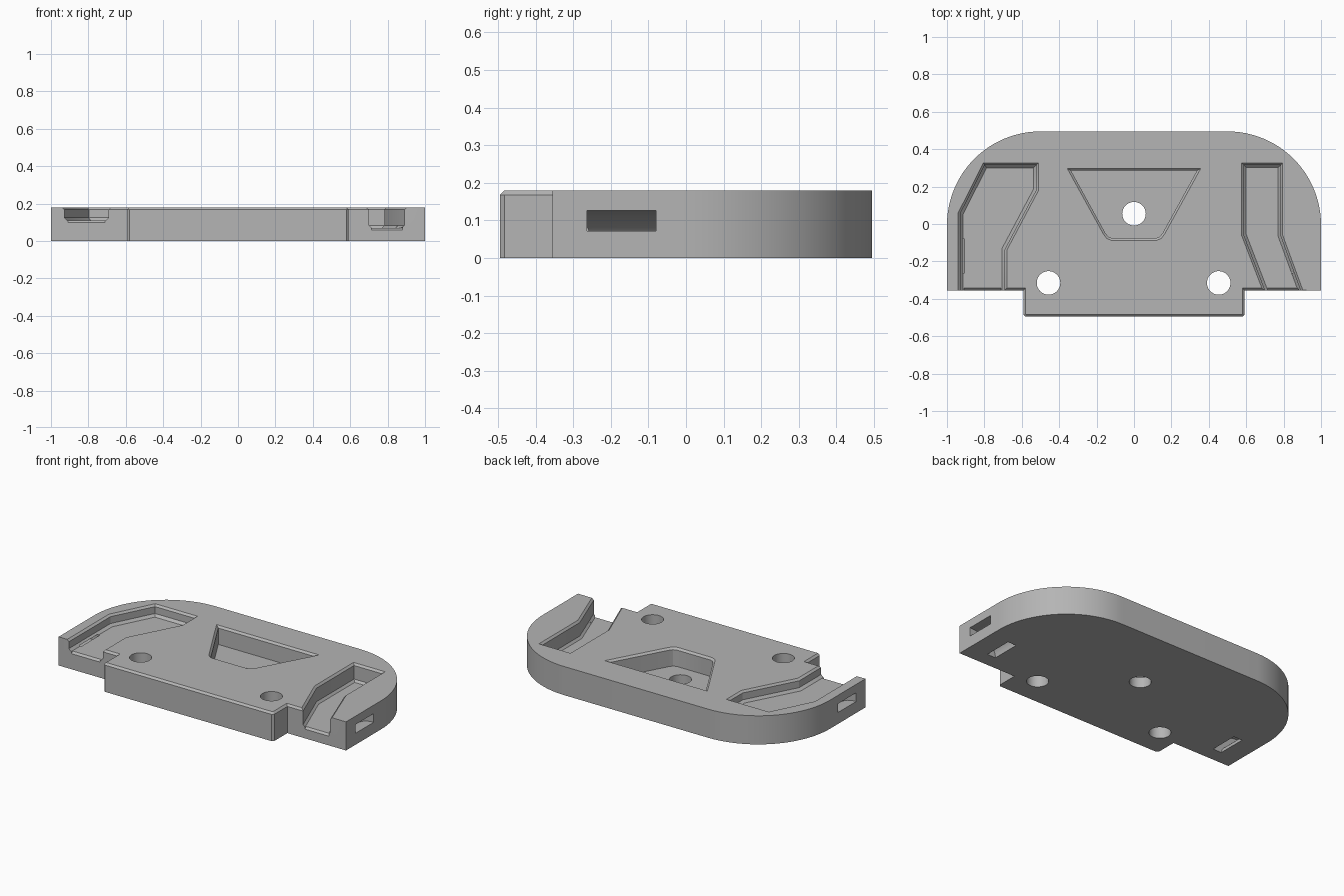
import bpy, bmesh, math
from mathutils import Vector

if "Cube" in bpy.data.objects:
    bpy.data.objects.remove(bpy.data.objects["Cube"])

H = 0.18       # plate thickness
FRONT = -0.355  # front edge of the side wings
C = 0.012      # chamfer size

grey = bpy.data.materials.new("plain_grey")
grey.use_nodes = True
grey.diffuse_color = (0.46, 0.46, 0.46, 1)
grey.node_tree.nodes["Principled BSDF"].inputs["Base Color"].default_value = grey.diffuse_color


def loft(name, rings):
    """Closed solid through a stack of point rings."""
    bm = bmesh.new()
    loops = [[bm.verts.new(p) for p in ring] for ring in rings]
    n = len(loops[0])
    for a, b in zip(loops, loops[1:]):
        for i in range(n):
            j = (i + 1) % n
            bm.faces.new((a[i], a[j], b[j], b[i]))
    bm.faces.new(loops[0][::-1])
    bm.faces.new(loops[-1])
    bmesh.ops.recalc_face_normals(bm, faces=bm.faces)
    mesh = bpy.data.meshes.new(name)
    bm.to_mesh(mesh)
    bm.free()
    mesh.materials.append(grey)
    obj = bpy.data.objects.new(name, mesh)
    bpy.context.collection.objects.link(obj)
    return obj


def inset(poly, d):
    """Offset a counter-clockwise outline inwards by d."""
    pts = [Vector(p) for p in poly]
    out = []
    for i, p in enumerate(pts):
        e1 = (p - pts[i - 1]).normalized()
        e2 = (pts[(i + 1) % len(pts)] - p).normalized()
        n1, n2 = Vector((-e1.y, e1.x)), Vector((-e2.y, e2.x))
        out.append(p + (n1 + n2) * d / (1 + n1.dot(n2)))
    return out


def pocket(name, poly, levels):
    return loft(name, [[(p.x, p.y, z) for p in inset(poly, d)] for z, d in levels])


def circle(x, y, r, n=40):
    return [(x + r * math.cos(2 * math.pi * i / n), y + r * math.sin(2 * math.pi * i / n))
            for i in range(n)]


# Plate outline: rounded back, straight sides, stepped front tongue
half = [(1, FRONT)]
half += [(0.5 + 0.5 * math.cos(a), -0.005 + 0.5 * math.sin(a))
         for a in (math.pi / 2 * i / 24 for i in range(25))]
back = half + [(-x, y) for x, y in reversed(half)]

# Front edge, right to middle, as lower point and chamfered upper point
front = [((-0.94, FRONT), (-0.94, FRONT)),
         ((-0.68, FRONT), (-0.68, FRONT + C)),
         ((-0.592, FRONT), (-0.58, FRONT + C)),
         ((-0.592, -0.483), (-0.58, -0.479)),
         ((-0.58, -0.495), (-0.576, -0.483))]


def mirrored(points):
    return points + [(-x, y) for x, y in reversed(points)]


low = back + mirrored([f[0] for f in front])
high = back + mirrored([f[1] for f in front])
plate = loft("base_plate", [[(x, y, z) for x, y in ring]
                            for ring, z in ((low, 0), (low, H - C), (high, H))])

cutters = []

# Open-fronted pockets in the two wings
rim = [(H + 0.02, -0.02), (H - C, C)]
wide = [(-0.94, -0.45), (-0.68, -0.45), (-0.68, -0.14), (-0.51, 0.18),
        (-0.51, 0.327), (-0.805, 0.327), (-0.94, 0.06)]
narrow = [(0.725, -0.45), (0.938, -0.45), (0.795, -0.06), (0.795, 0.327),
          (0.575, 0.327), (0.575, -0.06)]
cutters.append(pocket("wide_pocket", wide, rim + [(0.125, C), (0.11, 0.027)]))
cutters.append(pocket("narrow_pocket", narrow, rim + [(0.083, C), (0.07, 0.025)]))

# Bevelled lip where each pocket floor meets the front
for x0, x1, z in ((-0.91, -0.71, 0.11), (0.715, 0.88, 0.07)):
    diamond = [(C, 0), (0, C), (-C, 0), (0, -C)]
    cutters.append(loft("floor_lip", [[(x, FRONT + a, z + b) for a, b in diamond]
                                      for x in (x0, x1)]))

# Tapered centre pocket
taper = [(-0.12, -0.088), (0.12, -0.088), (0.145, -0.078), (0.163, -0.055),
         (0.357, 0.297), (-0.357, 0.297), (-0.163, -0.055), (-0.145, -0.078)]
cutters.append(pocket("centre_pocket", taper, rim + [(0.065, C)]))

# Screw holes
for x, y in ((0, 0.055), (-0.457, -0.315), (0.453, -0.315)):
    cutters.append(pocket("screw_hole", circle(x, y, 0.063), [(-0.1, 0), (0.3, 0)]))

# Curved strap channels from the sides down to the underside
arc = [math.pi / 2 * i / 10 for i in range(11)]
for side in (-1, 1):
    outer = [(1 - 0.19 * math.sin(a), 0.127 * math.cos(a)) for a in arc]
    inner = [(1 - 0.13 * math.sin(a), 0.072 * math.cos(a)) for a in arc]
    section = ([(1.05, 0.127)] + outer + [(0.81, -0.05), (0.87, -0.05)]
               + inner[::-1] + [(1.05, 0.072)])
    cutters.append(loft("strap_channel", [[(side * x, y, z) for x, z in section]
                                          for y in (-0.263, -0.08)]))

# Cut everything out of the plate
bpy.ops.object.select_all(action="DESELECT")
bpy.context.view_layer.objects.active = plate
plate.select_set(True)
for cutter in cutters:
    cutter.hide_render = True
    mod = plate.modifiers.new(cutter.name, "BOOLEAN")
    mod.operation = "DIFFERENCE"
    mod.solver = "EXACT"
    mod.object = cutter
    bpy.ops.object.modifier_apply(modifier=mod.name)
    bpy.data.objects.remove(cutter)

bpy.ops.object.shade_smooth_by_angle(angle=math.radians(25))
